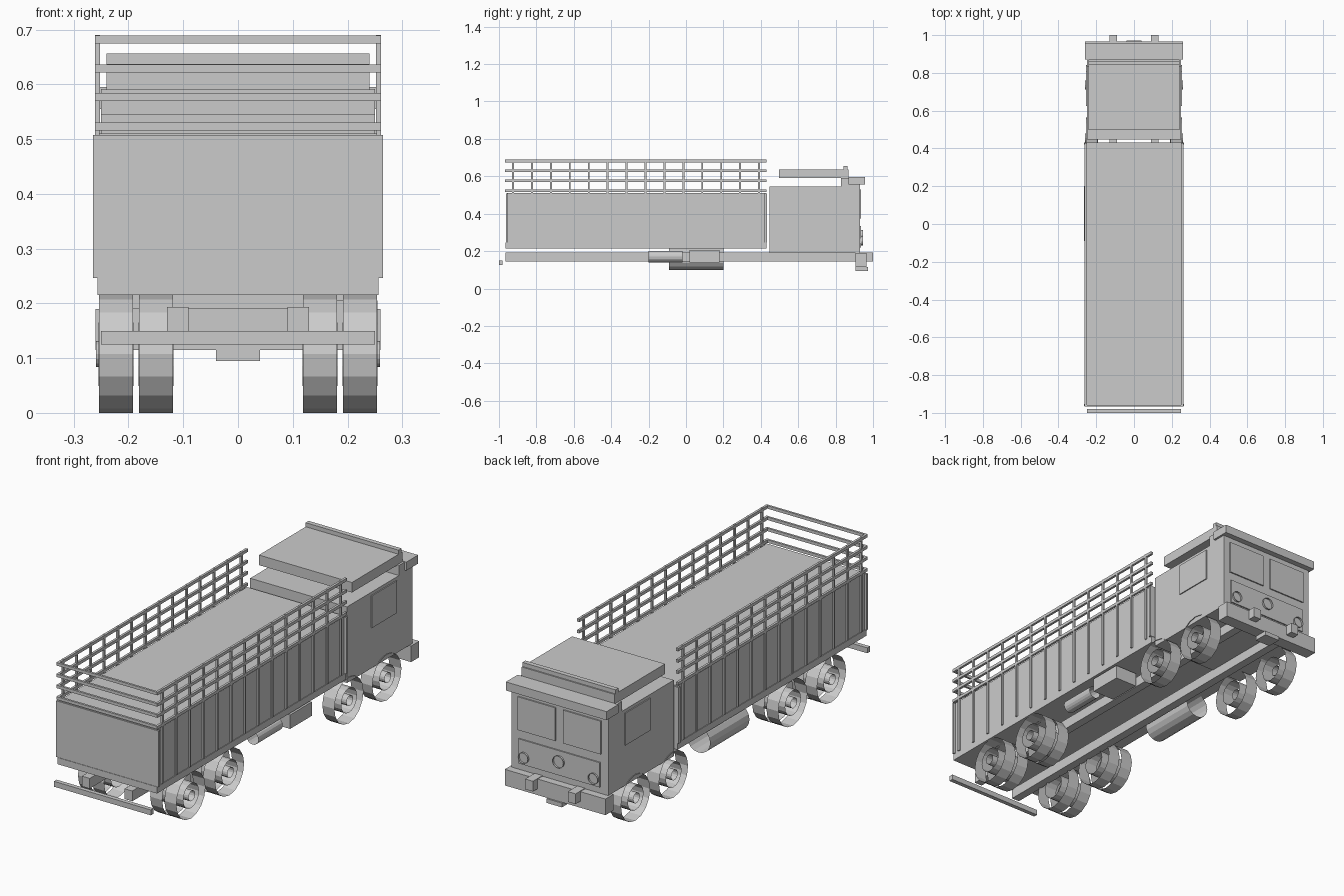
import bpy, bmesh, math
from mathutils import Matrix

cube = bpy.data.objects.get("Cube")
if cube:
    bpy.data.objects.remove(cube)

grey = bpy.data.materials.new("plain_grey")
grey.use_nodes = True
colour = (0.6, 0.6, 0.6, 1)
grey.diffuse_color = colour
grey.node_tree.nodes["Principled BSDF"].inputs["Base Color"].default_value = colour


def finish(name, bm):
    mesh = bpy.data.meshes.new(name)
    bm.to_mesh(mesh)
    bm.free()
    mesh.materials.append(grey)
    obj = bpy.data.objects.new(name, mesh)
    bpy.context.collection.objects.link(obj)
    return obj


def box(name, x, y, z):
    """Box from (low, high) ranges."""
    bm = bmesh.new()
    bmesh.ops.create_cube(bm, size=1)
    for v in bm.verts:
        v.co = [r[0] + (c + 0.5) * (r[1] - r[0]) for c, r in zip(v.co, (x, y, z))]
    return finish(name, bm)


def wide(name, half, y, z):
    return box(name, (-half, half), y, z)


def pair(name, x, y, z):
    box("left_" + name, x, y, z)
    box("right_" + name, (-x[1], -x[0]), y, z)


def tube(name, centre, radius, length, axis, sides=16):
    """Open-ended thin cylinder along the x or y axis."""
    bm = bmesh.new()
    bmesh.ops.create_cone(bm, cap_ends=False, segments=sides, radius1=radius,
                          radius2=radius, depth=length)
    turn = Matrix.Rotation(math.pi / 2, 4, "Y" if axis == "x" else "X")
    bmesh.ops.transform(bm, matrix=Matrix.Translation(centre) @ turn, verts=bm.verts)
    return finish(name, bm)


# Chassis
pair("chassis_rail", (0.09, 0.13), (-0.965, 1.0), (0.145, 0.193))
wide("rear_bumper", 0.25, (-1.0, -0.98), (0.125, 0.15))
wide("front_bumper", 0.26, (0.905, 0.965), (0.115, 0.19))
wide("tow_block", 0.04, (0.905, 0.972), (0.095, 0.115))
tube("fuel_tank", (-0.205, 0.055, 0.16), 0.06, 0.29, "y")
tube("air_tank", (0.215, -0.11, 0.17), 0.03, 0.18, "y")
box("battery_box", (0.14, 0.255), (0.02, 0.18), (0.14, 0.205))

# Cargo body
wide("bed_floor", 0.257, (-0.965, 0.43), (0.215, 0.246))
wide("cargo_body", 0.254, (-0.958, 0.425), (0.246, 0.51))
wide("tailgate", 0.265, (-0.963, -0.953), (0.246, 0.508))
wide("headboard", 0.265, (0.42, 0.432), (0.246, 0.508))

# Stake posts and rails
for i in range(14):
    y = -0.925 + i * 0.1012
    pair(f"stake_post_{i}", (0.252, 0.261), (y - 0.005, y + 0.005), (0.248, 0.69))
for i, z in enumerate((0.523, 0.577, 0.629, 0.682)):
    pair(f"side_rail_{i}", (0.25, 0.261), (-0.965, 0.43), (z - 0.007, z + 0.007))
    wide(f"tail_rail_{i}", 0.26, (-0.967, -0.957), (z - 0.007, z + 0.007))

# Cab
wide("cab_body", 0.25, (0.447, 0.93), (0.19, 0.545))
wide("cab_brow", 0.25, (0.83, 0.93), (0.545, 0.592))
wide("sun_visor", 0.26, (0.87, 0.957), (0.555, 0.595))
wide("roof_deck", 0.24, (0.497, 0.87), (0.59, 0.637))
wide("roof_bar", 0.24, (0.842, 0.864), (0.637, 0.656))
pair("windscreen", (0.02, 0.215), (0.93, 0.936), (0.375, 0.53))
pair("door_window", (0.25, 0.255), (0.625, 0.81), (0.38, 0.53))
wide("grille_panel", 0.21, (0.93, 0.936), (0.22, 0.335))
tube("grille_ring", (0, 0.938, 0.285), 0.028, 0.014, "y")
for side in (-1, 1):
    tube("headlight_ring", (side * 0.18, 0.938, 0.255), 0.025, 0.014, "y")

# Wheels: twin at the rear, single at the front
for axle, y in enumerate((-0.71, -0.425, 0.455, 0.735)):
    for side in (-1, 1):
        for x in (0.223, 0.15) if y < 0 else (0.223,):
            tube(f"tyre_{axle}", (side * x, y, 0.1075), 0.1075, 0.062, "x")
            tube(f"rim_{axle}", (side * x, y, 0.1075), 0.058, 0.064, "x")
        tube(f"hub_{axle}", (side * 0.238, y, 0.1075), 0.024, 0.042, "x")
